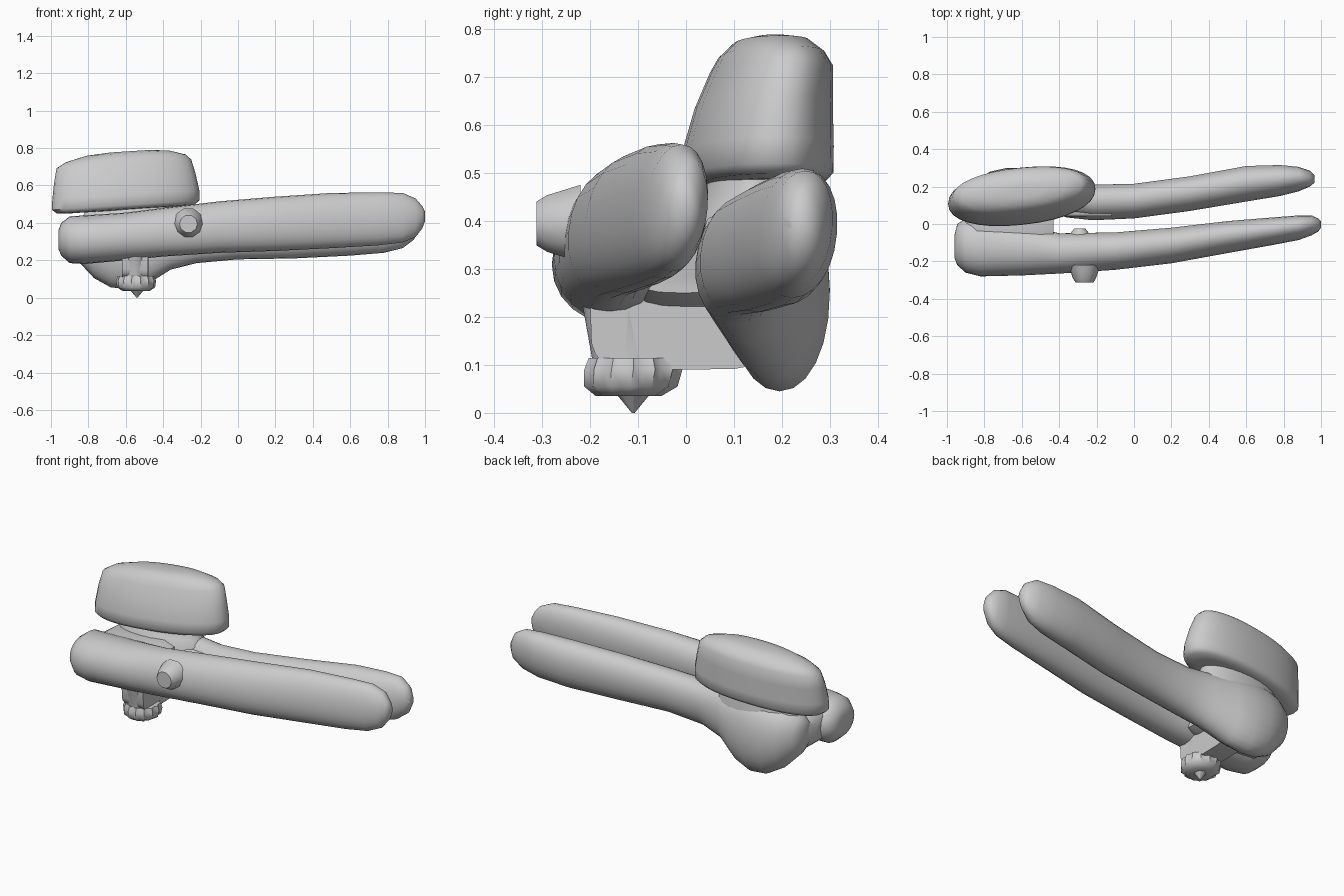
import bpy, bmesh
from math import sin, cos, pi, copysign
from mathutils import Vector


def skin(name, rings, angle=50):
    """Closed, smooth skin over a list of equally sized point rings."""
    bm = bmesh.new()
    loops = [[bm.verts.new(p) for p in r] for r in rings]
    n = len(loops[0])
    for a, b in zip(loops, loops[1:]):
        for i in range(n):
            j = (i + 1) % n
            bm.faces.new((a[i], a[j], b[j], b[i]))
    bm.faces.new(loops[0][::-1])
    bm.faces.new(loops[-1])
    bmesh.ops.recalc_face_normals(bm, faces=bm.faces)
    me = bpy.data.meshes.new(name)
    bm.to_mesh(me)
    bm.free()
    ob = bpy.data.objects.new(name, me)
    bpy.context.collection.objects.link(ob)
    bpy.context.view_layer.objects.active = ob
    for o in bpy.context.selected_objects:
        o.select_set(False)
    ob.select_set(True)
    bpy.ops.object.shade_smooth_by_angle(angle=angle * pi / 180)
    return ob


def oval(n=24, power=2.0):
    """Unit superellipse."""
    pts = []
    for i in range(n):
        c, s = cos(2 * pi * i / n), sin(2 * pi * i / n)
        pts.append((copysign(abs(c) ** (2 / power), c), copysign(abs(s) ** (2 / power), s)))
    return pts


def along_x(name, sections, power=2.2):
    """Sections: x, y min, y max, z min, z max, lean of y with height."""
    rings = []
    for x, y0, y1, z0, z1, lean in sections:
        rings.append([Vector((x, (y0 + y1) / 2 + u * (y1 - y0) / 2 + lean * v * (z1 - z0) / 2,
                              (z0 + z1) / 2 + v * (z1 - z0) / 2)) for u, v in oval(24, power)])
    return skin(name, rings)


def along_z(name, sections, power=2.0, yaw=0.0, slope=0.0, n=24, teeth=0.0):
    """Sections: z, centre x, radius x, centre y, radius y."""
    rings = []
    for z, cx, rx, cy, ry in sections:
        ring = []
        for i, (u, v) in enumerate(oval(n, power)):
            k = 1 - teeth * (i % 2)
            ring.append(Vector((cx + u * rx * k, cy + v * ry * k + yaw * u * rx, z + slope * u * rx)))
        rings.append(ring)
    return skin(name, rings)


# Front handle with the rounded jaw end
along_x("front_handle", [
    (-0.96, -0.18, -0.06, 0.26, 0.36, 0),
    (-0.945, -0.22, 0.00, 0.225, 0.40, 0),
    (-0.90, -0.26, 0.03, 0.185, 0.435, 0),
    (-0.82, -0.28, 0.03, 0.18, 0.44, 0),
    (-0.60, -0.275, 0.00, 0.20, 0.455, 0.05),
    (-0.40, -0.265, -0.05, 0.22, 0.48, 0.08),
    (-0.10, -0.245, -0.045, 0.24, 0.515, 0.08),
    (0.20, -0.21, -0.02, 0.25, 0.54, 0.08),
    (0.50, -0.155, 0.015, 0.265, 0.56, 0.08),
    (0.75, -0.11, 0.035, 0.28, 0.563, 0.08),
    (0.88, -0.085, 0.045, 0.295, 0.56, 0.08),
    (0.95, -0.06, 0.045, 0.325, 0.53, 0.08),
    (0.985, -0.04, 0.03, 0.37, 0.49, 0),
    (1.00, -0.02, 0.015, 0.41, 0.46, 0)], power=2.1)

# Rear handle, widening to a drooping head
along_x("rear_handle", [
    (-0.88, 0.08, 0.18, 0.25, 0.38, 0),
    (-0.85, 0.06, 0.23, 0.19, 0.42, 0),
    (-0.77, 0.07, 0.28, 0.105, 0.45, 0),
    (-0.68, 0.09, 0.30, 0.055, 0.46, 0),
    (-0.58, 0.09, 0.30, 0.045, 0.46, 0),
    (-0.48, 0.07, 0.28, 0.075, 0.46, 0),
    (-0.36, 0.035, 0.235, 0.15, 0.45, 0.05),
    (-0.22, 0.02, 0.21, 0.185, 0.445, 0.08),
    (0.00, 0.03, 0.215, 0.205, 0.455, 0.08),
    (0.30, 0.07, 0.255, 0.21, 0.48, 0.08),
    (0.60, 0.12, 0.31, 0.225, 0.505, 0.08),
    (0.78, 0.15, 0.315, 0.24, 0.51, 0.08),
    (0.88, 0.175, 0.305, 0.265, 0.505, 0.08),
    (0.94, 0.20, 0.285, 0.31, 0.47, 0),
    (0.965, 0.22, 0.26, 0.36, 0.42, 0)], power=2.1)

# Turning knob and its neck
along_z("turning_knob", [
    (0.470, -0.60, 0.30, 0.150, 0.10),
    (0.475, -0.60, 0.37, 0.148, 0.135),
    (0.495, -0.60, 0.394, 0.148, 0.153),
    (0.550, -0.60, 0.393, 0.150, 0.152),
    (0.640, -0.605, 0.378, 0.162, 0.138),
    (0.715, -0.61, 0.36, 0.178, 0.122),
    (0.745, -0.60, 0.32, 0.178, 0.105),
    (0.773, -0.59, 0.22, 0.177, 0.075),
    (0.783, -0.58, 0.10, 0.177, 0.035)], power=2.2, yaw=0.1, slope=0.065, n=32)
along_z("knob_neck", [
    (0.34, -0.58, 0.26, 0.13, 0.13),
    (0.42, -0.58, 0.27, 0.13, 0.13),
    (0.45, -0.58, 0.24, 0.14, 0.11),
    (0.51, -0.58, 0.24, 0.15, 0.10)])

# Jaw body joining the two handles, and the lower bracket
along_x("jaw_body", [
    (-0.90, -0.12, 0.08, 0.25, 0.38, 0),
    (-0.84, -0.14, 0.18, 0.20, 0.42, 0),
    (-0.50, -0.14, 0.18, 0.21, 0.44, 0),
    (-0.43, -0.13, 0.12, 0.25, 0.42, 0)], power=3)
along_x("jaw_bracket", [
    (-0.62, -0.20, 0.18, 0.10, 0.36, 0),
    (-0.48, -0.20, 0.18, 0.09, 0.36, 0)], power=5)

# Cutter stem, toothed wheel and its point
along_z("cutter_stem", [
    (0.30, -0.55, 0.10, -0.12, 0.12),
    (0.22, -0.55, 0.070, -0.12, 0.095),
    (0.08, -0.55, 0.072, -0.11, 0.08)])
along_z("cutter_wheel", [
    (0.115, -0.545, 0.098, -0.11, 0.095),
    (0.09, -0.545, 0.107, -0.11, 0.105),
    (0.055, -0.545, 0.102, -0.115, 0.10),
    (0.035, -0.545, 0.07, -0.12, 0.07)], teeth=0.1, n=28)
along_z("cutter_point", [
    (0.045, -0.54, 0.04, -0.11, 0.04),
    (0.0, -0.54, 0.003, -0.11, 0.003)], n=8)

# Rivet on the front handle
rivet = [(-0.22, 0.085), (-0.25, 0.075), (-0.29, 0.062), (-0.312, 0.048)]
skin("front_rivet", [[Vector((-0.265 + r * u, y, 0.395 + r * v)) for u, v in oval(10)] for y, r in rivet], 40)

# Rivet tail and thin stop plate between the handles
skin("rivet_tail", [[Vector((-0.29 + r * u, y, 0.38 + r * v)) for u, v in oval(10)]
                    for y, r in [(-0.10, 0.07), (-0.05, 0.05), (-0.025, 0.03)]], 40)
along_x("stop_plate", [
    (-0.42, 0.04, 0.12, 0.32, 0.41, 0),
    (-0.12, 0.04, 0.12, 0.32, 0.41, 0)], power=5)
